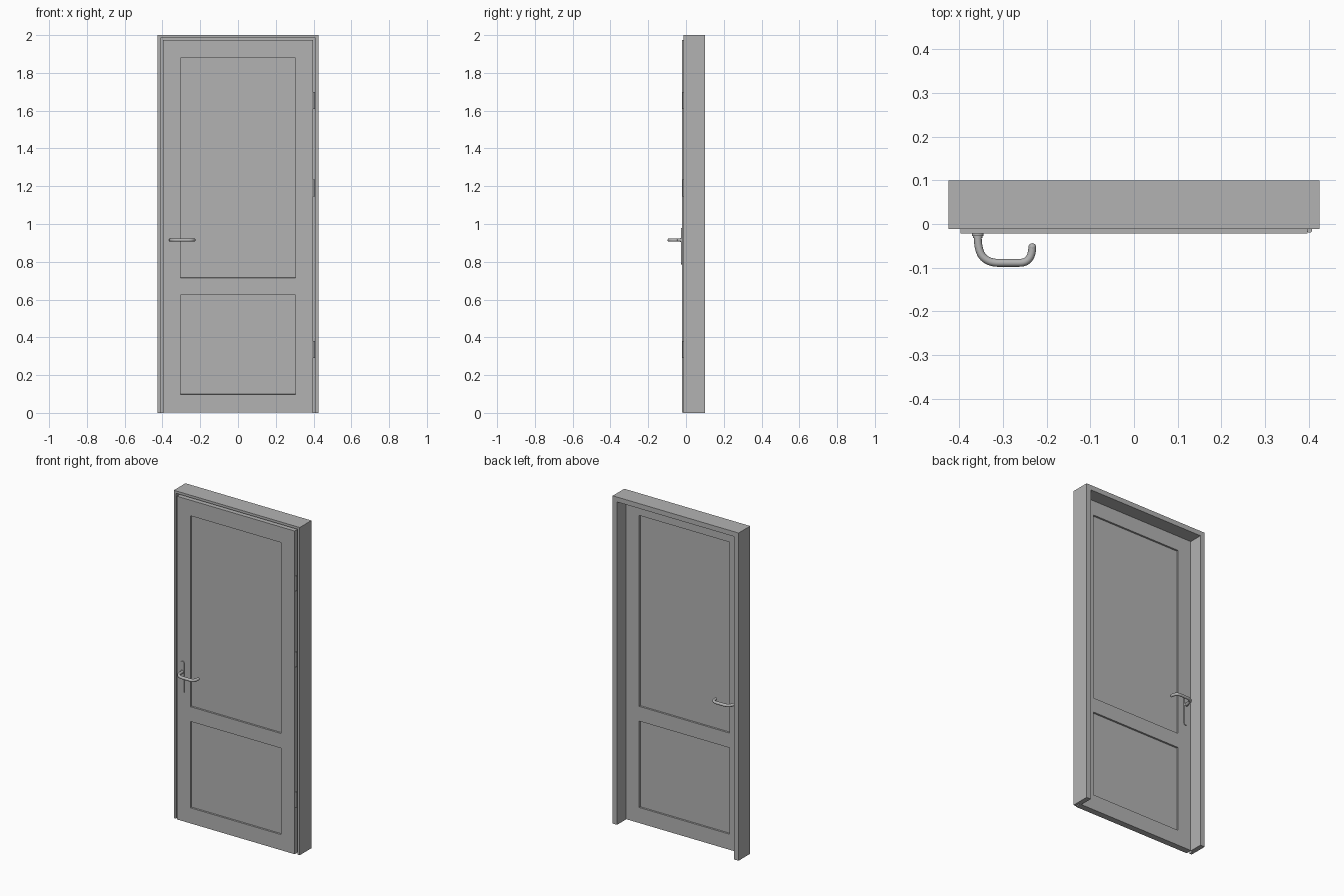
import bpy, bmesh, math
from mathutils import Matrix

cube = bpy.data.objects.get("Cube")
if cube:
    bpy.data.objects.remove(cube, do_unlink=True)

grey = bpy.data.materials.new("plain grey")
grey.use_nodes = True
grey.diffuse_color = (0.45, 0.45, 0.45, 1)
grey.node_tree.nodes["Principled BSDF"].inputs["Base Color"].default_value = (0.45, 0.45, 0.45, 1)

HALF_W, HEIGHT = 0.425, 2.0
LEAF_FRONT, LEAF_BACK = -0.022, 0.016
LEVER_X, LEVER_Z = -0.358, 0.915


def add_object(name, bm, smooth=False):
    bmesh.ops.recalc_face_normals(bm, faces=bm.faces)
    mesh = bpy.data.meshes.new(name)
    bm.to_mesh(mesh)
    bm.free()
    obj = bpy.data.objects.new(name, mesh)
    bpy.context.collection.objects.link(obj)
    mesh.materials.append(grey)
    if smooth:
        shade(obj)
    return obj


def shade(obj):
    bpy.ops.object.select_all(action="DESELECT")
    obj.select_set(True)
    bpy.context.view_layer.objects.active = obj
    bpy.ops.object.shade_smooth_by_angle(angle=math.radians(40))


def door_frame():
    # Rebated section (inset, y) swept up one jamb, over the head and down the other
    section = [(0, -0.012), (0.015, -0.012), (0.015, LEAF_BACK),
               (0.03, LEAF_BACK), (0.03, 0.1), (0, 0.1)]
    bm = bmesh.new()
    rings = []
    for side, top in ((-1, 0), (-1, 1), (1, 1), (1, 0)):
        rings.append([bm.verts.new((side * (HALF_W - d), y, top * (HEIGHT - d)))
                      for d, y in section])
    n = len(section)
    for a, b in zip(rings, rings[1:]):
        for i in range(n):
            j = (i + 1) % n
            bm.faces.new((a[i], a[j], b[j], b[i]))
    bm.faces.new(rings[0])
    bm.faces.new(rings[-1])
    add_object("door_frame", bm)


def door_leaf():
    xs = [-0.398, -0.305, 0.305, 0.398]
    zs = [0.003, 0.098, 0.625, 0.715, 1.88, 1.975]
    bm = bmesh.new()
    grid = [[bm.verts.new((x, LEAF_FRONT, z)) for x in xs] for z in zs]
    for low, high in zip(grid, grid[1:]):
        for i in range(len(xs) - 1):
            bm.faces.new((low[i], low[i + 1], high[i + 1], high[i]))
    # Thicken the sheet into a slab
    new = bmesh.ops.extrude_face_region(bm, geom=bm.faces[:])["geom"]
    verts = [v for v in new if isinstance(v, bmesh.types.BMVert)]
    bmesh.ops.translate(bm, verts=verts, vec=(0, LEAF_BACK - LEAF_FRONT, 0))
    bmesh.ops.recalc_face_normals(bm, faces=bm.faces)
    # Sink the upper and lower panels on both sides
    panels = []
    for f in bm.faces:
        c = f.calc_center_median()
        in_row = zs[1] < c.z < zs[2] or zs[3] < c.z < zs[4]
        if abs(f.normal.y) > 0.9 and abs(c.x) < 0.1 and in_row:
            panels.append(f)
    bmesh.ops.inset_individual(bm, faces=panels, thickness=0.001, depth=-0.01)
    add_object("door_leaf", bm)


def cylinder(name, radius, depth, matrix):
    bm = bmesh.new()
    bmesh.ops.create_cone(bm, cap_ends=True, segments=20, radius1=radius,
                          radius2=radius, depth=depth, matrix=matrix)
    add_object(name, bm, smooth=True)


def handle(label, face_y, out):
    # Backplate with rounded ends
    radius, low, high = 0.0135, 0.785, 0.98
    bm = bmesh.new()
    outline = []
    for centre, start in ((high - radius, 0), (low + radius, math.pi)):
        for i in range(13):
            a = start + math.pi * i / 12
            outline.append(bm.verts.new((LEVER_X + radius * math.cos(a), face_y,
                                         centre + radius * math.sin(a))))
    plate = bm.faces.new(outline)
    new = bmesh.ops.extrude_face_region(bm, geom=[plate])["geom"]
    verts = [v for v in new if isinstance(v, bmesh.types.BMVert)]
    bmesh.ops.translate(bm, verts=verts, vec=(0, out * 0.005, 0))
    add_object(label + "_handle_plate", bm, smooth=True)

    # Collar at the root of the lever
    turn = Matrix.Rotation(math.pi / 2, 4, "X")
    cylinder(label + "_handle_collar", 0.011, 0.008,
             Matrix.Translation((LEVER_X, face_y + out * 0.006, LEVER_Z)) @ turn)

    # Bent lever as a round tube: (x, distance from the leaf)
    path = [(LEVER_X, 0.004), (LEVER_X, 0.042), (-0.332, 0.067), (-0.29, 0.067),
            (-0.234, 0.067), (-0.233, 0.031)]
    curve = bpy.data.curves.new(label + "_lever", "CURVE")
    curve.dimensions = "3D"
    curve.bevel_depth = 0.009
    curve.bevel_resolution = 3
    spline = curve.splines.new("NURBS")
    spline.points.add(len(path) - 1)
    for p, (x, d) in zip(spline.points, path):
        p.co = (x, face_y + out * d, LEVER_Z, 1)
    spline.order_u = 3
    spline.use_endpoint_u = True
    spline.resolution_u = 8
    curve.materials.append(grey)
    lever = bpy.data.objects.new(label + "_lever", curve)
    bpy.context.collection.objects.link(lever)
    bpy.ops.object.select_all(action="DESELECT")
    lever.select_set(True)
    bpy.context.view_layer.objects.active = lever
    bpy.ops.object.convert(target="MESH")
    shade(bpy.context.view_layer.objects.active)

    # Rounded tip
    x, d = path[-1]
    bm = bmesh.new()
    bmesh.ops.create_uvsphere(bm, u_segments=16, v_segments=10, radius=0.009,
                              matrix=Matrix.Translation((x, face_y + out * d, LEVER_Z)))
    add_object(label + "_lever_tip", bm, smooth=True)


door_frame()
door_leaf()
handle("front", LEAF_FRONT, -1)
handle("back", LEAF_BACK, 1)

# Hinge barrels on the left edge
for name, z in (("lower", 0.335), ("middle", 1.19), ("upper", 1.655)):
    cylinder(name + "_hinge", 0.006, 0.09, Matrix.Translation((0.402, -0.014, z)))
